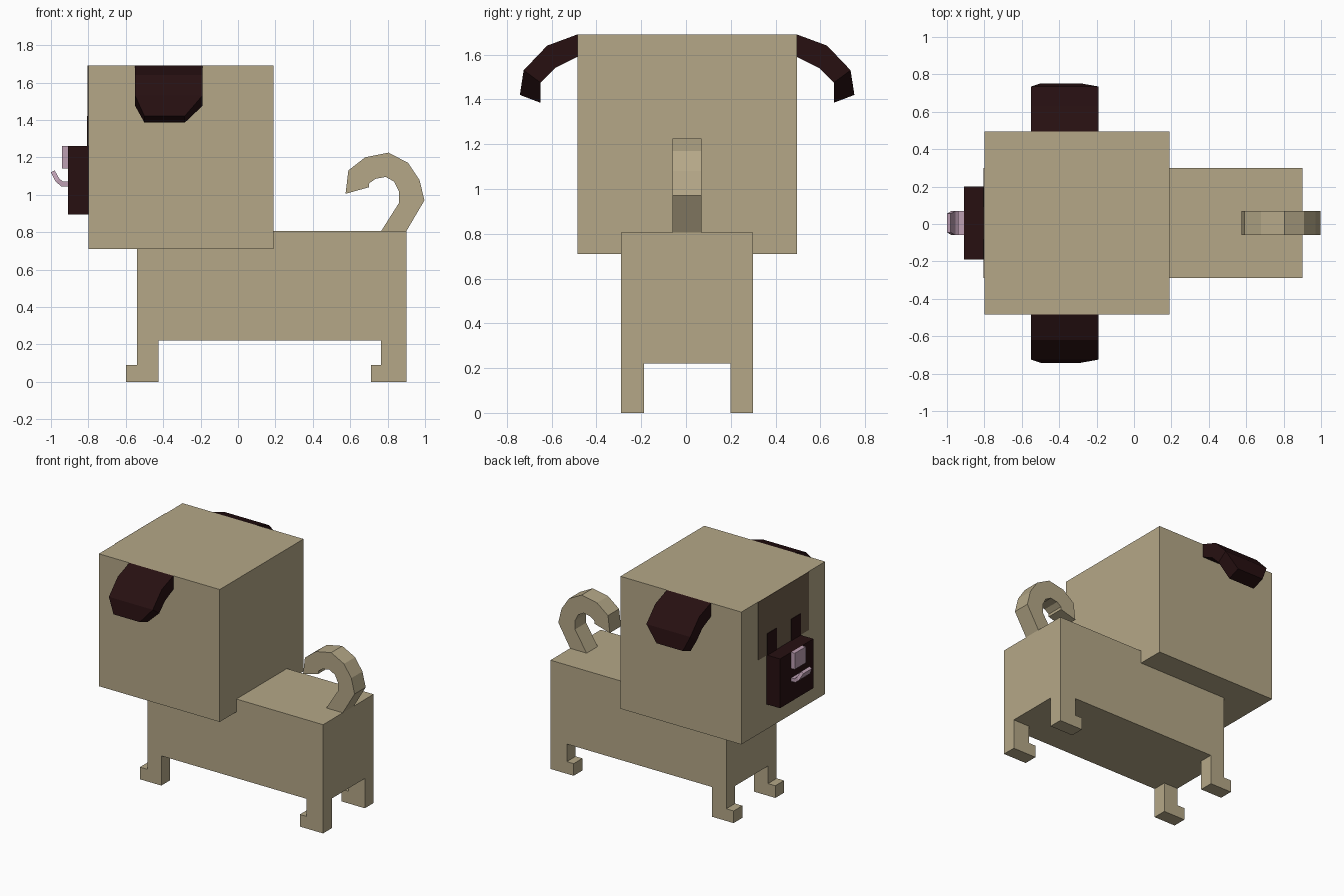
import bpy
import bmesh
from mathutils import Vector

old = bpy.data.objects.get("Cube")
if old:
    bpy.data.objects.remove(old, do_unlink=True)

MID = 0.005  # centre line of the animal in y


def material(name, rgb):
    m = bpy.data.materials.new(name)
    m.use_nodes = True
    colour = (*rgb, 1.0)
    m.diffuse_color = colour
    m.node_tree.nodes["Principled BSDF"].inputs["Base Color"].default_value = colour
    return m


tan = material("tan fur", (0.46, 0.39, 0.245))
dark = material("dark brown", (0.020, 0.005, 0.0056))
brown = material("brow brown", (0.16, 0.115, 0.073))
pink = material("pale pink", (0.51, 0.35, 0.45))


def finish(name, bm, mat):
    bmesh.ops.recalc_face_normals(bm, faces=bm.faces)
    mesh = bpy.data.meshes.new(name)
    bm.to_mesh(mesh)
    bm.free()
    mesh.materials.append(mat)
    obj = bpy.data.objects.new(name, mesh)
    bpy.context.collection.objects.link(obj)
    return obj


def box(name, x, y, z, mat):
    """Box from (low, high) ranges on each axis."""
    bm = bmesh.new()
    bmesh.ops.create_cube(bm, size=1)
    for v in bm.verts:
        v.co = Vector([r[0] if c < 0 else r[1] for c, r in zip(v.co, (x, y, z))])
    return finish(name, bm, mat)


def bent_strip(name, outer, inner, widths, place, mat):
    """Loft four-sided rings along paired outer and inner profile points."""
    bm = bmesh.new()
    rings = []
    for o, i, (lo, hi) in zip(outer, inner, widths):
        corners = [(o, lo), (o, hi), (i, hi), (i, lo)]
        rings.append([bm.verts.new(place(p, w)) for p, w in corners])
    for a, b in zip(rings, rings[1:]):
        for k in range(4):
            n = (k + 1) % 4
            bm.faces.new((a[k], a[n], b[n], b[k]))
    bm.faces.new(rings[0])
    bm.faces.new(rings[-1])
    return finish(name, bm, mat)


def prism(name, profile, y, mat):
    """Extrude an x-z outline between two y values."""
    bm = bmesh.new()
    face = bm.faces.new([bm.verts.new((px, y[0], pz)) for px, pz in profile])
    side = bmesh.ops.extrude_face_region(bm, geom=[face])
    for v in side["geom"]:
        if isinstance(v, bmesh.types.BMVert):
            v.co.y = y[1]
    return finish(name, bm, mat)


def across(half):
    return (MID - half, MID + half)


# Body and head
box("body", (-0.54, 0.90), across(0.295), (0.22, 0.805), tan)
box("head", (-0.80, 0.19), across(0.49), (0.71, 1.69), tan)

# Muzzle, nose and face markings
box("muzzle", (-0.91, -0.80), across(0.195), (0.895, 1.26), dark)
box("nose", (-0.94, -0.91), across(0.065), (1.14, 1.26), pink)
box("brow_patch", (-0.804, -0.799), across(0.295), (1.26, 1.69), brown)

for side, word in ((1, "left"), (-1, "right")):
    def span(a, b):
        return sorted((MID + side * a, MID + side * b))

    box(f"{word}_eye", (-0.808, -0.80), span(0.085, 0.195), (1.26, 1.42), dark)

    # Legs with a toe pointing forward
    for end, toe, front, back in (("front", -0.60, -0.54, -0.425),
                                  ("back", 0.71, 0.765, 0.90)):
        outline = [(toe, 0), (back, 0), (back, 0.22), (front, 0.22),
                   (front, 0.09), (toe, 0.09)]
        prism(f"{word}_{end}_leg", outline, span(0.193, 0.295), tan)

    # Drooping ear with a tapered tip
    bent_strip(f"{word}_ear",
               [(0.49, 1.69), (0.625, 1.64), (0.73, 1.53), (0.747, 1.42)],
               [(0.49, 1.59), (0.59, 1.54), (0.655, 1.475), (0.655, 1.385)],
               [(-0.55, -0.19)] * 3 + [(-0.50, -0.285)],
               lambda p, w: (w, MID + side * p[0], p[1]), dark)


def lengthwise(p, w):
    return (p[0], w, p[1])


# Curled tail
bent_strip("tail",
           [(0.90, 0.805), (0.997, 0.97), (0.97, 1.08), (0.91, 1.17),
            (0.805, 1.225), (0.68, 1.20), (0.59, 1.13), (0.575, 1.005)],
           [(0.765, 0.805), (0.86, 0.955), (0.86, 1.02), (0.835, 1.07),
            (0.79, 1.095), (0.735, 1.085), (0.70, 1.06), (0.70, 1.04)],
           [across(0.065)] * 8, lengthwise, tan)

# Tongue curling up from the muzzle
bent_strip("tongue",
           [(-0.91, 1.045), (-0.945, 1.045), (-0.975, 1.07), (-1.0, 1.12)],
           [(-0.91, 1.07), (-0.935, 1.07), (-0.955, 1.085), (-0.98, 1.13)],
           [across(0.065)] * 3 + [across(0.05)], lengthwise, pink)
